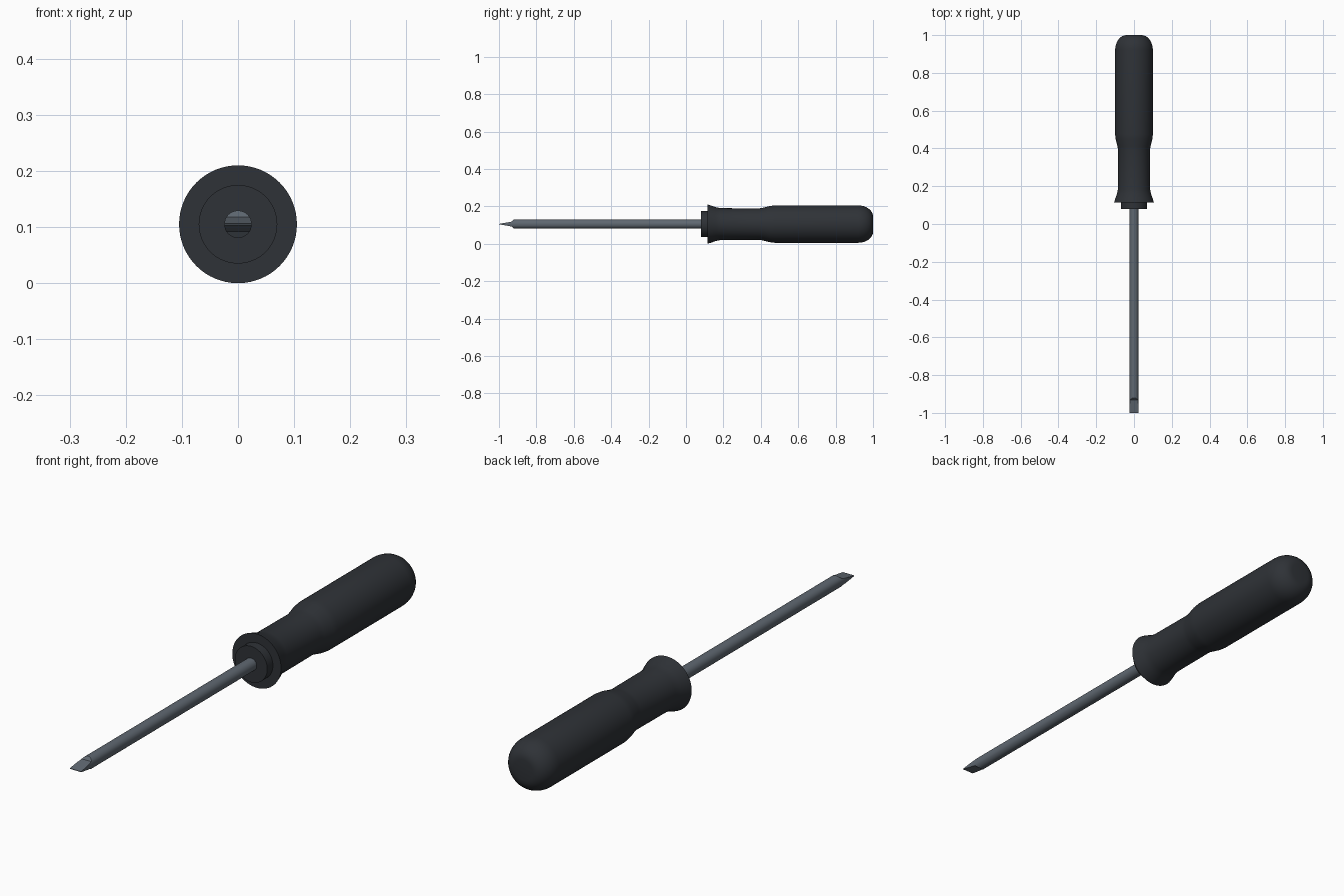
import bpy, bmesh, math

if "Cube" in bpy.data.objects:
    bpy.data.objects.remove(bpy.data.objects["Cube"])

ZC = 0.105  # height of the tool axis


def material(name, rgb):
    m = bpy.data.materials.new(name)
    m.diffuse_color = (*rgb, 1)
    m.use_nodes = True
    m.node_tree.nodes["Principled BSDF"].inputs["Base Color"].default_value = m.diffuse_color
    return m


def make_object(name, bm, mat=None):
    bmesh.ops.recalc_face_normals(bm, faces=bm.faces)
    me = bpy.data.meshes.new(name)
    bm.to_mesh(me)
    bm.free()
    ob = bpy.data.objects.new(name, me)
    bpy.context.collection.objects.link(ob)
    if mat:
        me.materials.append(mat)
    return ob


def lathe(name, profile, mat, n=64):
    """Turn (y, radius) points around the tool axis, with flat end caps."""
    bm = bmesh.new()
    rings = [[bm.verts.new((r * math.cos(math.tau * i / n), y,
                            ZC + r * math.sin(math.tau * i / n)))
              for i in range(n)] for y, r in profile]
    for a, b in zip(rings, rings[1:]):
        for i in range(n):
            j = (i + 1) % n
            bm.faces.new((a[i], a[j], b[j], b[i]))
    bm.faces.new(rings[0])
    bm.faces.new(rings[-1])
    return make_object(name, bm, mat)


def smooth(ob, angle):
    bpy.ops.object.select_all(action='DESELECT')
    bpy.context.view_layer.objects.active = ob
    ob.select_set(True)
    bpy.ops.object.shade_smooth_by_angle(angle=math.radians(angle))


rubber = material("dark_plastic", (0.028, 0.032, 0.038))
steel = material("steel", (0.115, 0.138, 0.165))

# Handle: collar, flared guard, finger neck, grip and rounded butt
profile = [(0.08, 0.070), (0.115, 0.070), (0.115, 0.105), (0.135, 0.099),
           (0.16, 0.090), (0.185, 0.085), (0.39, 0.084), (0.41, 0.087),
           (0.45, 0.097), (0.475, 0.100)]
for k in range(9):
    t = math.pi / 2 * k / 8
    profile.append((0.92 + 0.08 * math.sin(t), 0.04 + 0.06 * math.cos(t)))
handle = lathe("handle", profile, rubber)

# Shaft: round rod
shaft = lathe("shaft", [(-1.0, 0.0245), (0.1, 0.0245)], steel, 32)

# Wedge-shaped cutter that leaves the flat blade tip
half = [(-1.0, 0.001), (-0.932, 0.013), (-0.915, 0.03), (0.2, 0.03)]
outline = half + [(y, -z) for y, z in reversed(half)]
bm = bmesh.new()
face = bm.faces.new([bm.verts.new((-0.05, y, ZC + z)) for y, z in outline])
ext = bmesh.ops.extrude_face_region(bm, geom=[face])
bmesh.ops.translate(bm, vec=(0.1, 0, 0),
                    verts=[v for v in ext["geom"] if isinstance(v, bmesh.types.BMVert)])
cutter = make_object("tip_cutter", bm)
cutter.hide_render = True

mod = shaft.modifiers.new("tip", 'BOOLEAN')
mod.operation = 'INTERSECT'
mod.solver = 'EXACT'
mod.object = cutter
bpy.context.view_layer.objects.active = shaft
bpy.ops.object.modifier_apply(modifier=mod.name)
bpy.data.objects.remove(cutter)

smooth(handle, 35)
smooth(shaft, 25)
